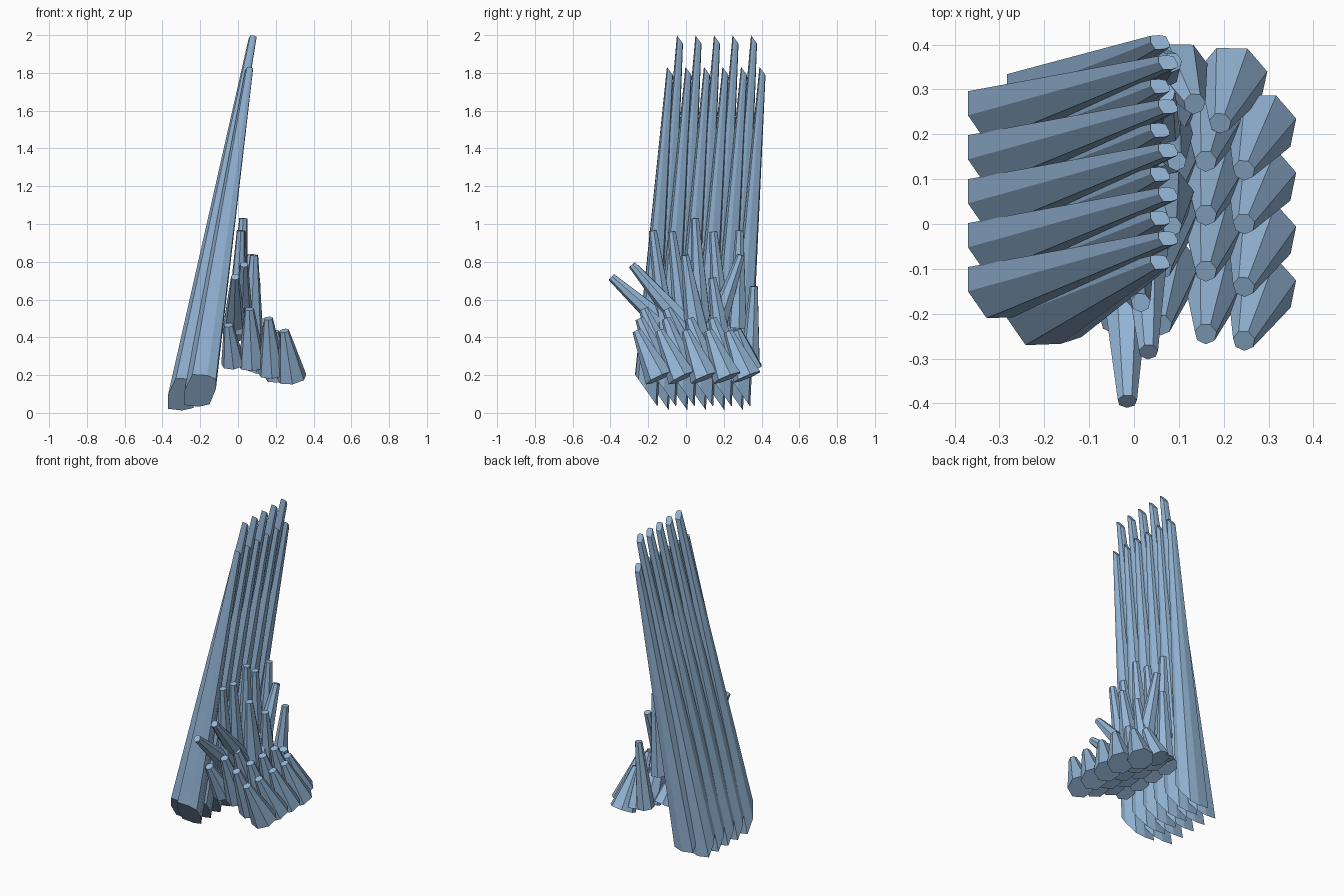
import bpy, bmesh, math
from mathutils import Vector

if "Cube" in bpy.data.objects:
    bpy.data.objects.remove(bpy.data.objects["Cube"])

mat = bpy.data.materials.new("pale blue crystal")
mat.diffuse_color = (0.30, 0.47, 0.68, 1)
mat.use_nodes = True
mat.node_tree.nodes["Principled BSDF"].inputs["Base Color"].default_value = mat.diffuse_color

# irregular eight-sided section of the tall shards
SHARD = [(-1, -.9), (-1, 0), (-.5, 1), (.45, .95), (1, .7), (1, .1), (.6, -.85), (-.1, -1)]
# seven-sided section of the small crystals
SMALL = [(math.cos(math.tau * i / 7 + .2), math.sin(math.tau * i / 7 + .2)) for i in range(7)]


def frustum(name, base, tip, section, base_uv, tip_uv):
    """Tapered prism; *_uv are the two half-axis vectors of each end."""
    bm = bmesh.new()
    rings = []
    for c, (u, v) in ((base, base_uv), (tip, tip_uv)):
        rings.append([bm.verts.new(Vector(c) + Vector(u) * a + Vector(v) * b) for a, b in section])
    n = len(section)
    for i in range(n):
        j = (i + 1) % n
        bm.faces.new((rings[0][i], rings[0][j], rings[1][j], rings[1][i]))
    bm.faces.new(rings[0])
    bm.faces.new(rings[1])
    bmesh.ops.recalc_face_normals(bm, faces=bm.faces)
    me = bpy.data.meshes.new(name)
    bm.to_mesh(me)
    bm.free()
    me.materials.append(mat)
    ob = bpy.data.objects.new(name, me)
    bpy.context.collection.objects.link(ob)


def crystal(name, base, tip, r=0.075, rt=0.025):
    """Small crystal with ends square to its axis."""
    ax = (Vector(tip) - Vector(base)).normalized()
    u = Vector((0, 1, 0)).cross(ax).normalized()
    v = ax.cross(u)
    frustum(name, base, tip, SMALL, (u * r, v * r), (u * rt, v * rt))


# tall shards: two staggered rows with slanted ends
def shard(name, base, tip):
    frustum(name, base, tip, SHARD,
            ((.083, 0, 0), (0, -.06, .085)), ((.021, 0, 0), (0, -.016, .022)))


for i in range(5):
    y = i * .098
    shard("tall_shard", (-.287, -.15 + y, .098), (.076, -.032 + y, 1.977))
for i in range(6):
    y = i * .098
    shard("second_shard", (-.2, -.21 + y, .118), (.058, -.085 + y, 1.81))

# outer low row
for y, ty in ((-.14, -.26), (-.02, -.14), (.1, 0), (.22, .12)):
    crystal("outer_crystal", (.285, y, .185), (.245, ty, .435), .08)
crystal("outer_crystal", (.22, .325, .19), (.192, .225, .43), .08)

# second low row
for y, ty in ((-.12, -.245), (0, -.105), (.12, .02), (.24, .14)):
    crystal("second_row_crystal", (.18, y, .21), (.16, ty, .5))
crystal("second_row_crystal", (.1, .345, .23), (.135, .268, .44), .065)

# third low row and the row tucked against the shards
for i in range(4):
    y = i * .125
    crystal("third_row_crystal", (.075, -.1 + y, .25), (.06, -.225 + y, .55))
    crystal("inner_crystal", (-.025, -.11 + y, .26), (-.05, -.22 + y, .465), .065)

# upper fan, leaning out from the middle
for base, tip, r in (
    ((-.02, -.06, .42), (-.015, -.395, .72), .065),
    ((.02, .02, .43), (.032, -.285, .785), .065),
    ((-.01, -.1, .42), (.015, -.175, .965), .055),
    ((0, -.01, .45), (.02, -.075, .96), .055),
    ((.07, .06, .42), (.085, -.005, .835), .065),
    ((0, .08, .48), (.028, .048, 1.03), .055),
    ((0, .19, .45), (.02, .145, .96), .055),
    ((0, .27, .45), (.02, .285, .965), .055),
    ((.05, .15, .42), (.07, .292, .835), .06),
    ((.075, .2, .32), (.095, .14, .715), .06),
    ((.05, .34, .25), (.085, .36, .67), .055),
):
    crystal("fan_crystal", base, tip, r, .022)
